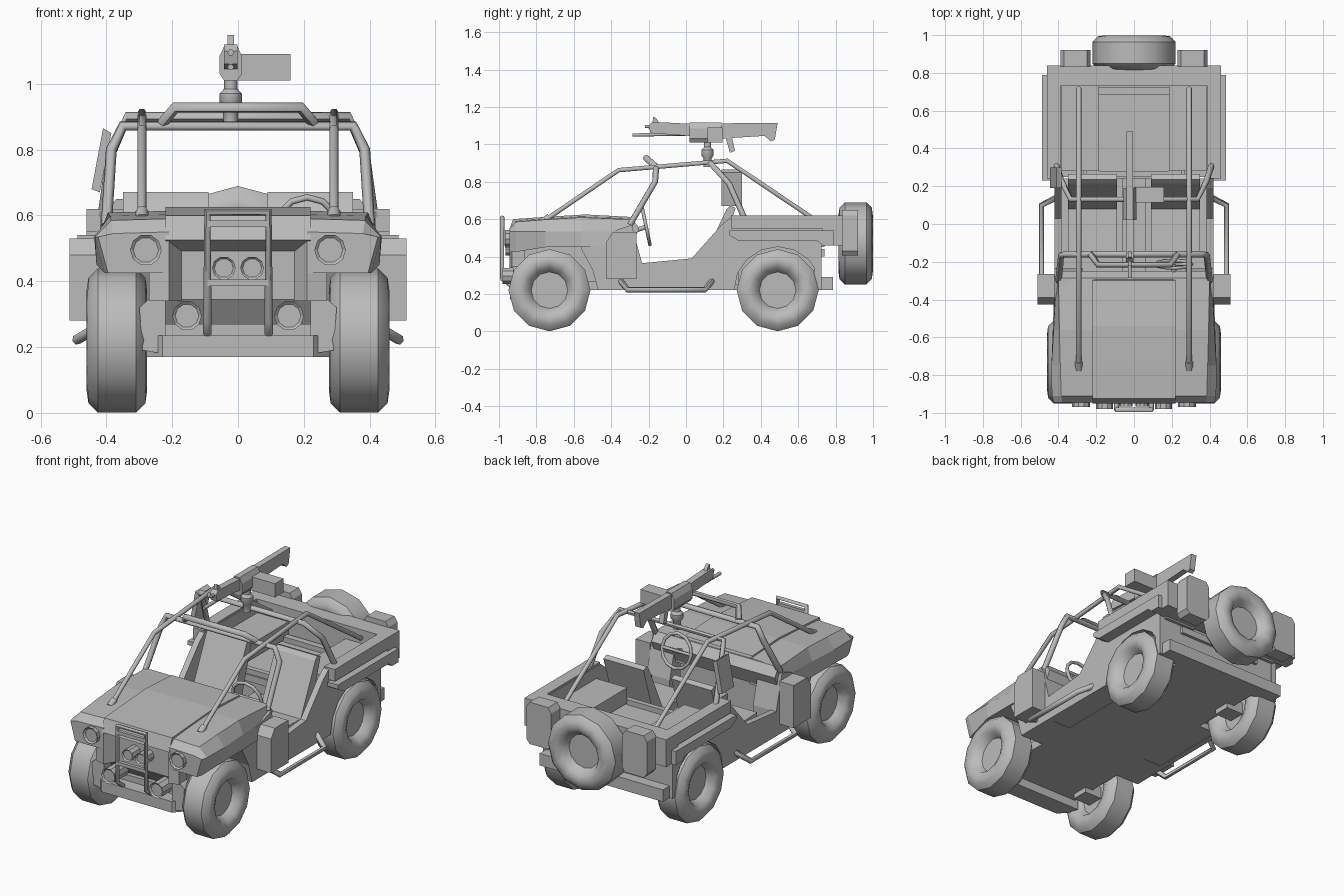
import bpy, bmesh, math
from mathutils import Matrix, Vector

cube = bpy.data.objects.get("Cube")
if cube:
    bpy.data.objects.remove(cube)

GREY = (0.5, 0.5, 0.5, 1)
mat = bpy.data.materials.new("plain grey")
mat.use_nodes = True
mat.diffuse_color = GREY
bsdf = next(n for n in mat.node_tree.nodes if n.type == 'BSDF_PRINCIPLED')
bsdf.inputs["Base Color"].default_value = GREY
bsdf.inputs["Roughness"].default_value = 0.8


def add(name, mesh, mirror=False, smooth=None):
    ob = bpy.data.objects.new(name, mesh)
    bpy.context.collection.objects.link(ob)
    mesh.materials.clear()
    mesh.materials.append(mat)
    if smooth:
        bpy.ops.object.select_all(action='DESELECT')
        ob.select_set(True)
        bpy.context.view_layer.objects.active = ob
        bpy.ops.object.shade_smooth_by_angle(angle=smooth)
    if mirror:
        ob.modifiers.new("Mirror", 'MIRROR')
    return ob


def finish(name, bm, mirror=False, smooth=None):
    bmesh.ops.recalc_face_normals(bm, faces=bm.faces)
    mesh = bpy.data.meshes.new(name)
    bm.to_mesh(mesh)
    bm.free()
    return add(name, mesh, mirror, smooth)


def prism(name, axis, a, b, pts, mirror=False):
    """Extrude a 2D outline along one axis, from a to b."""
    k = "xyz".index(axis)
    bm = bmesh.new()
    verts = []
    for p in pts:
        co = list(p)
        co.insert(k, a)
        verts.append(bm.verts.new(co))
    face = bm.faces.new(verts)
    out = bmesh.ops.extrude_face_region(bm, geom=[face])
    shift = Vector([b - a if i == k else 0 for i in range(3)])
    bmesh.ops.translate(bm, vec=shift, verts=[v for v in out["geom"] if isinstance(v, bmesh.types.BMVert)])
    return finish(name, bm, mirror)


def box(name, x0, x1, y0, y1, z0, z1, mirror=False):
    return prism(name, 'z', z0, z1, [(x0, y0), (x1, y0), (x1, y1), (x0, y1)], mirror)


def loft(name, sections, mirror=False):
    """Skin a row of sections with equal point counts and cap the ends."""
    bm = bmesh.new()
    rows = [[bm.verts.new(p) for p in s] for s in sections]
    n = len(rows[0])
    for r, s in zip(rows, rows[1:]):
        for i in range(n):
            bm.faces.new((r[i], r[(i + 1) % n], s[(i + 1) % n], s[i]))
    bm.faces.new(rows[0])
    bm.faces.new(rows[-1])
    return finish(name, bm, mirror)


def tube(name, pts, r=0.015, mirror=False, closed=False):
    cu = bpy.data.curves.new(name + "_path", 'CURVE')
    cu.dimensions = '3D'
    cu.bevel_depth = r
    cu.bevel_resolution = 1
    cu.use_fill_caps = True
    sp = cu.splines.new('POLY')
    sp.points.add(len(pts) - 1)
    for q, p in zip(sp.points, pts):
        q.co = (*p, 1)
    sp.use_cyclic_u = closed
    tmp = bpy.data.objects.new(name + "_path", cu)
    bpy.context.collection.objects.link(tmp)
    dg = bpy.context.evaluated_depsgraph_get()
    mesh = bpy.data.meshes.new_from_object(tmp.evaluated_get(dg))
    bpy.data.objects.remove(tmp)
    return add(name, mesh, mirror, 1.1)


def hoop(name, half, r=0.015):
    """Tube given by its left half and reflected across the middle."""
    return tube(name, half + [(-x, y, z) for x, y, z in reversed(half)], r)


def wheel(name, centre, turn=0, mirror=False):
    side = [(0.035, 0), (0.035, 0.095), (0.075, 0.118), (0.089, 0.15), (0.084, 0.185), (0.056, 0.213)]
    prof = side + [(-x, r) for x, r in reversed(side)]
    bm = bmesh.new()
    verts = [bm.verts.new((x, 0, r)) for x, r in prof]
    edges = [bm.edges.new(e) for e in zip(verts, verts[1:])]
    bmesh.ops.spin(bm, geom=verts + edges, cent=(0, 0, 0), axis=(1, 0, 0),
                   angle=math.tau, steps=12, use_merge=True)
    bmesh.ops.remove_doubles(bm, verts=bm.verts, dist=0.0005)
    bm.transform(Matrix.Translation(centre) @ Matrix.Rotation(turn, 4, 'Z') @ Matrix.Scale(1.03, 4))
    return finish(name, bm, mirror, 0.75)


def lamp(name, x, z, r, y0, y1):
    bm = bmesh.new()
    ring = [bm.verts.new((x + r * math.cos(i * math.tau / 10), y0, z + r * math.sin(i * math.tau / 10)))
            for i in range(10)]
    front = bm.faces.new(ring)
    back = bmesh.ops.extrude_edge_only(bm, edges=list(front.edges))
    bmesh.ops.translate(bm, vec=(0, y1 - y0, 0), verts=[v for v in back["geom"] if isinstance(v, bmesh.types.BMVert)])
    bmesh.ops.recalc_face_normals(bm, faces=bm.faces)
    bmesh.ops.inset_individual(bm, faces=[front], thickness=r * 0.2, depth=-0.008)
    return finish(name, bm, True)


# Wheels and axles
wheel("front_wheel", (0.368, -0.73, 0.22), 0, True)
wheel("rear_wheel", (0.368, 0.49, 0.22), 0, True)
wheel("spare_wheel", (0, 0.907, 0.47), math.pi / 2)
for label, y in (("front", -0.73), ("rear", 0.49)):
    box(label + "_axle_block", 0.22, 0.34, y - 0.05, y + 0.05, 0.19, 0.26, True)

# Floor and underbody
box("underbody", -0.27, 0.27, -0.86, 0.72, 0.22, 0.27)
box("cabin_floor", -0.41, 0.41, -0.47, 0.24, 0.222, 0.272)
box("centre_tunnel", -0.06, 0.06, -0.3, 0.24, 0.27, 0.35)
prism("engine_block", 'x', -0.25, 0.25, [(-0.89, 0.53), (-0.89, 0.345), (-0.82, 0.25), (-0.3, 0.25), (-0.3, 0.53)])

# Nose, bonnet and front wings
prism("bonnet", 'x', -0.22, 0.22, [(-0.95, 0.525), (-0.925, 0.6), (-0.75, 0.612), (-0.54, 0.625),
                                   (-0.3, 0.612), (-0.28, 0.57), (-0.3, 0.48), (-0.87, 0.48)])
loft("front_wing", [[(0.21, y, low), (0.21, y, top), (xt, y, top - 0.005), (xo, y, 0.535), (xl, y, low)]
                    for y, top, xt, xo, xl, low in ((-0.945, 0.55, 0.38, 0.425, 0.395, 0.425),
                                                    (-0.91, 0.59, 0.385, 0.435, 0.405, 0.425),
                                                    (-0.75, 0.603, 0.39, 0.437, 0.43, 0.45),
                                                    (-0.56, 0.614, 0.395, 0.425, 0.43, 0.45),
                                                    (-0.29, 0.603, 0.4, 0.41, 0.42, 0.45))], True)
prism("cowl_side", 'x', 0.27, 0.42, [(-0.56, 0.48), (-0.29, 0.57), (-0.235, 0.364), (-0.235, 0.22),
                                     (-0.47, 0.22), (-0.5, 0.33), (-0.56, 0.44)], True)
prism("grille_cheek", 'z', 0.34, 0.53, [(0.165, -0.88), (0.21, -0.945), (0.27, -0.93), (0.27, -0.86)], True)
prism("front_valance", 'y', -0.925, -0.86, [(0.23, 0.18), (0.29, 0.19), (0.3, 0.32), (0.26, 0.355), (0.22, 0.345),
                                            (0.22, 0.24)], True)
prism("front_bumper", 'z', 0.17, 0.235, [(-0.29, -0.83), (-0.29, -0.87), (-0.23, -0.94), (0.23, -0.94),
                                         (0.29, -0.87), (0.29, -0.83)])
lamp("headlight", 0.28, 0.495, 0.048, -0.968, -0.9)
lamp("centre_lamp", 0.043, 0.44, 0.036, -0.965, -0.86)
lamp("fog_lamp", 0.155, 0.295, 0.045, -0.98, -0.85)

# Front guard bars
hoop("guard_frame", [(0.093, -0.93, 0.24), (0.093, -0.983, 0.28), (0.093, -0.983, 0.61)], 0.013)
for i, z in enumerate((0.395, 0.575)):
    box("guard_bar_%d" % i, -0.093, 0.093, -0.995, -0.975, z - 0.01, z + 0.01)

# Rear quarter, with wheel arch
arch = [(0.49 + 0.232 * math.cos(a), 0.22 + 0.232 * math.sin(a)) for a in (i * math.pi / 8 for i in range(9))]
prism("side_panel", 'x', 0.385, 0.42, [(-0.24, 0.22), (-0.24, 0.364), (0.03, 0.39), (0.19, 0.57), (0.24, 0.61),
                                       (0.78, 0.61), (0.78, 0.46), (0.724, 0.46), (0.724, 0.22)] + arch, True)
box("bed_floor", -0.27, 0.27, 0.24, 0.74, 0.4, 0.44)
box("inner_arch", 0.25, 0.27, 0.24, 0.72, 0.22, 0.5, True)
box("wheel_box", 0.185, 0.39, 0.28, 0.74, 0.45, 0.54, True)
box("bed_front_wall", -0.39, 0.39, 0.25, 0.28, 0.25, 0.47)
box("bed_rail", 0.39, 0.46, 0.24, 0.8, 0.55, 0.62, True)
box("tailgate", -0.46, 0.46, 0.73, 0.84, 0.46, 0.62)
box("rear_panel", -0.42, 0.42, 0.685, 0.722, 0.22, 0.47)
box("rear_bumper", -0.4, 0.4, 0.71, 0.785, 0.22, 0.29)
box("spare_mount", -0.08, 0.08, 0.8, 0.88, 0.47, 0.54)
prism("side_locker", 'x', 0.41, 0.487, [(0.23, 0.54), (0.23, 0.515), (0.28, 0.485), (0.7, 0.485), (0.73, 0.46),
                                        (0.79, 0.46), (0.79, 0.54)], True)

# Storage cans and side steps
prism("side_can", 'x', 0.42, 0.512, [(-0.425, 0.28), (-0.425, 0.48), (-0.39, 0.53), (-0.265, 0.53), (-0.265, 0.28)], True)
prism("rear_can", 'y', 0.835, 0.92, [(0.23, 0.43), (0.25, 0.405), (0.37, 0.405), (0.39, 0.43),
                                     (0.39, 0.62), (0.37, 0.65), (0.25, 0.65), (0.23, 0.62)], True)
tube("side_step", [(0.41, -0.35, 0.27), (0.49, -0.31, 0.222), (0.49, 0.1, 0.222), (0.41, 0.14, 0.27)], 0.016, True)

# Cabin
prism("seat_cushion", 'x', 0.09, 0.35, [(-0.15, 0.26), (-0.16, 0.37), (0.1, 0.36), (0.12, 0.26)], True)
prism("seat_back", 'x', 0.09, 0.35, [(0.08, 0.36), (0.215, 0.65), (0.235, 0.672), (0.265, 0.66), (0.16, 0.33)], True)
prism("dashboard", 'x', -0.4, 0.4, [(-0.36, 0.6), (-0.285, 0.6), (-0.25, 0.55), (-0.29, 0.46), (-0.36, 0.44)])
angles = [i * math.tau / 12 for i in range(12)]
tube("steering_wheel", [(0.21 + 0.095 * math.cos(a), -0.213 - 0.02 * math.sin(a), 0.56 + 0.095 * math.sin(a))
                        for a in angles], 0.01, closed=True)
tube("steering_spoke", [(0.12, -0.213, 0.56), (0.3, -0.213, 0.56)], 0.009)
tube("steering_column", [(0.21, -0.3, 0.53), (0.21, -0.21, 0.56)], 0.014)

# Roll cage
tube("cage_rail", [(0.292, -0.76, 0.59), (0.292, -0.36, 0.862), (0.292, 0.22, 0.912), (0.292, 0.64, 0.63),
                   (0.292, 0.72, 0.575)], 0.014, True)
tube("cage_rail_foot", [(0.292, -0.77, 0.588), (0.292, -0.73, 0.612)], 0.02, True)
hoop("front_hoop", [(0.4, -0.3, 0.57), (0.385, -0.165, 0.8), (0.35, -0.16, 0.872)], 0.017)
hoop("rear_hoop", [(0.41, 0.31, 0.61), (0.385, 0.23, 0.79), (0.335, 0.13, 0.9)], 0.016)
hoop("roof_bar", [(0.23, -0.16, 0.88), (0.19, -0.215, 0.928)], 0.017)
prism("side_plate", 'y', 0.19, 0.3, [(-0.445, 0.68), (-0.42, 0.67), (-0.385, 0.85), (-0.41, 0.865)])

# Roof-mounted gun
GX = -0.022
lathe = bmesh.new()
prof = [(0, 0.88), (0.022, 0.88), (0.022, 0.925), (0.034, 0.94), (0.034, 0.97), (0.02, 0.985), (0.02, 1.02), (0, 1.02)]
vs = [lathe.verts.new((GX + r, 0.115, z)) for r, z in prof]
es = [lathe.edges.new(e) for e in zip(vs, vs[1:])]
bmesh.ops.spin(lathe, geom=vs + es, cent=(GX, 0.115, 0), axis=(0, 0, 1), angle=math.tau, steps=10, use_merge=True)
bmesh.ops.remove_doubles(lathe, verts=lathe.verts, dist=0.0005)
finish("gun_mount", lathe, smooth=0.7)
prism("gun_receiver", 'y', 0.02, 0.19, [(GX - 0.02, 1.01), (GX + 0.02, 1.01), (GX + 0.034, 1.03), (GX + 0.034, 1.085),
                                        (GX + 0.018, 1.118), (GX - 0.018, 1.118), (GX - 0.034, 1.085), (GX - 0.034, 1.03)])
prism("gun_handguard", 'x', GX - 0.02, GX + 0.02, [(-0.19, 1.06), (0.02, 1.045), (0.02, 1.11), (-0.18, 1.12), (-0.2, 1.1)])
prism("gun_stock", 'x', GX - 0.018, GX + 0.018, [(0.18, 1.03), (0.42, 1.045), (0.455, 1.015), (0.475, 1.025),
                                                 (0.49, 1.115), (0.18, 1.112)])
prism("gun_grip", 'x', GX - 0.015, GX + 0.015, [(0.21, 1.04), (0.235, 0.955), (0.262, 0.965), (0.245, 1.04)])
prism("gun_sight", 'x', GX - 0.01, GX + 0.01, [(-0.18, 1.11), (-0.175, 1.148), (-0.16, 1.14), (-0.14, 1.11)])
tube("gun_barrel", [(GX, -0.285, 1.05), (GX, 0.03, 1.055)], 0.01)
tube("gun_upper_tube", [(GX, -0.22, 1.095), (GX, 0.03, 1.09)], 0.01)
box("ammo_box", 0.0, 0.16, 0.115, 0.195, 1.01, 1.09)
